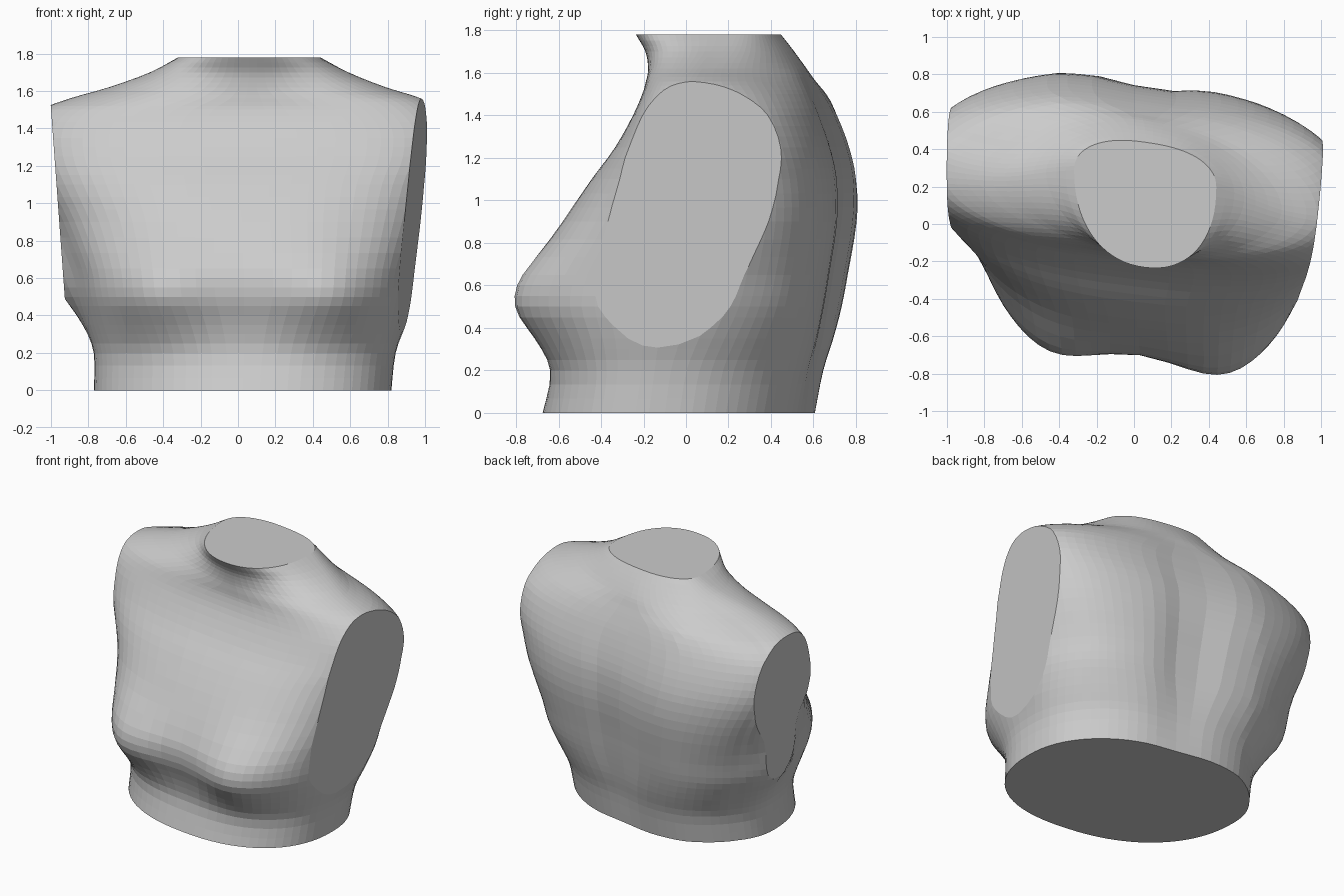
import bpy, bmesh, math
from mathutils import Vector

if "Cube" in bpy.data.objects:
    bpy.data.objects.remove(bpy.data.objects["Cube"])

# Horizontal cross-sections: z, half width, centre x, side-line y, front y, back y, squareness
KEYS = [
    (0.00, .795, .025, .00, -.66, .60, 2.25),
    (0.20, .805, .035, .03, -.61, .64, 2.3),
    (0.35, .845, .035, .08, -.635, .68, 2.5),
    (0.50, .875, .032, .13, -.685, .71, 2.8),
    (0.65, .900, .030, .17, -.68, .735, 2.8),
    (0.90, .995, .020, .24, -.55, .77, 2.6),
    (1.10, 1.08, .000, .24, -.415, .765, 2.6),
    (1.25, 1.14, .000, .22, -.295, .73, 2.7),
    (1.40, 1.14, .000, .19, -.205, .675, 2.7),
    (1.50, 1.06, .005, .17, -.17, .63, 2.4),
    (1.56, .940, .040, .16, -.165, .60, 2.0),
    (1.62, .740, .050, .17, -.165, .57, 1.8),
    (1.70, .530, .060, .22, -.18, .515, 1.9),
    (1.78, .380, .060, .25, -.225, .45, 2.2),
]
SIDES, STEPS = 72, 3
TWIST = 0.12          # the +x side is turned towards the front


def gauss(d, width):
    return math.exp(-(d / width) ** 2)


def section(i, t):
    """Smooth interpolation between neighbouring cross-sections."""
    k0, k1 = KEYS[i], KEYS[i + 1]
    km, kp = KEYS[max(i - 1, 0)], KEYS[min(i + 2, len(KEYS) - 1)]
    dz = k1[0] - k0[0]
    out = [k0[0] + dz * t]
    for c in range(1, 7):
        m0 = (k1[c] - km[c]) / (k1[0] - km[0]) * dz
        m1 = (kp[c] - k0[c]) / (kp[0] - k0[0]) * dz
        out.append((2*t**3 - 3*t*t + 1) * k0[c] + (t**3 - 2*t*t + t) * m0
                   + (3*t*t - 2*t**3) * k1[c] + (t**3 - t*t) * m1)
    return out


def ring_point(s, ang):
    z, a, cx, yc, front, back, n = s
    c, d = math.cos(ang), math.sin(ang)
    if d > 0:     # the back is squarer around the shoulder blades
        n += .4 * gauss(z - 1.05, .4)
    x = cx + a * math.copysign(abs(c) ** (2 / n), c)
    depth = (back - yc) if d > 0 else (yc - front)
    y = yc + depth * math.copysign(abs(d) ** (2 / n), d)
    if d < 0:     # breasts
        y -= .105 * gauss(abs(x - .01) - .48, .28) * gauss(z - .50, .25) * min(1, -d * 2)
    else:         # spine groove and slimmer left shoulder blade
        y -= .05 * gauss(x - .12, .19) * gauss(z - .7, .75)
        y -= .15 * max(0, -x - .4) * min(1, d * 2)
    y -= TWIST * x
    if x < -.6:   # armpit folds
        x -= .13 * gauss(y - .28, .22) * gauss(z - .61, .2)
    elif x > .6:
        x += .09 * gauss(y - .03, .25) * gauss(z - .70, .28)
    return x, y, z


# Loft the torso
bm = bmesh.new()
levels = [section(i, j / STEPS) for i in range(len(KEYS) - 1) for j in range(STEPS)]
levels.append(list(KEYS[-1]))
rings = [[bm.verts.new(ring_point(s, 2 * math.pi * k / SIDES)) for k in range(SIDES)]
         for s in levels]
for lo, hi in zip(rings, rings[1:]):
    for k in range(SIDES):
        m = (k + 1) % SIDES
        bm.faces.new((lo[k], lo[m], hi[m], hi[k]))
bm.faces.new(rings[0][::-1])
bm.faces.new(rings[-1])

# Flat cuts where the arms end
for point, normal in (((.938, 0, 1), (1, -.115, -.07)),
                      ((-.963, 0, 1), (-1, 0, -.073))):
    geom = bm.verts[:] + bm.edges[:] + bm.faces[:]
    cut = bmesh.ops.bisect_plane(bm, geom=geom, plane_co=Vector(point),
                                 plane_no=Vector(normal), clear_outer=True)
    edges = [e for e in cut["geom_cut"] if isinstance(e, bmesh.types.BMEdge)]
    bmesh.ops.holes_fill(bm, edges=edges, sides=0)

bmesh.ops.recalc_face_normals(bm, faces=bm.faces[:])
mesh = bpy.data.meshes.new("torso")
bm.to_mesh(mesh)
bm.free()
torso = bpy.data.objects.new("torso", mesh)
bpy.context.collection.objects.link(torso)
